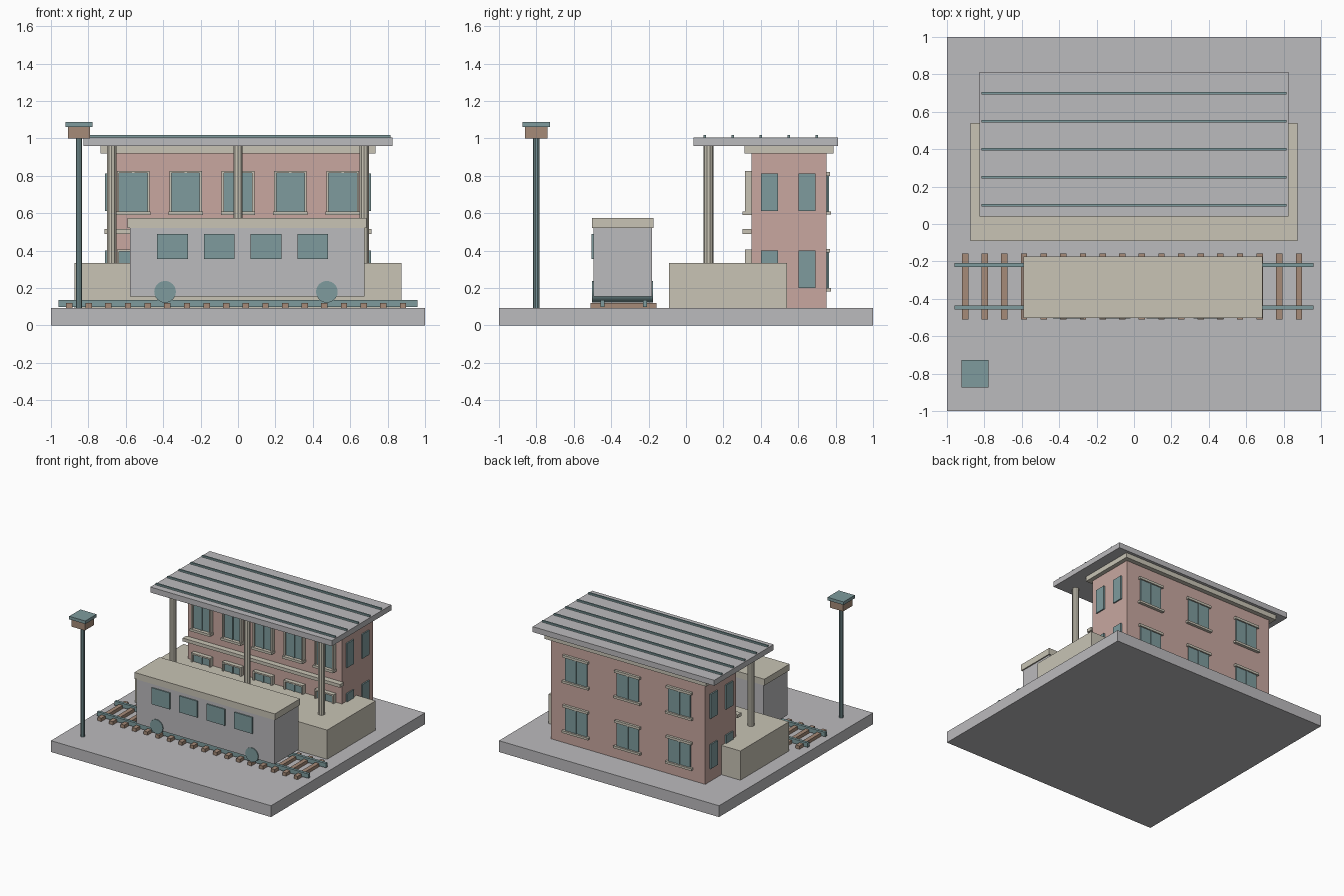
import bpy, bmesh
from mathutils import Matrix, Vector

if "Cube" in bpy.data.objects:
    bpy.data.objects.remove(bpy.data.objects["Cube"])


def material(name, r, g, b):
    m = bpy.data.materials.new(name)
    m.diffuse_color = (r, g, b, 1)
    m.use_nodes = True
    m.node_tree.nodes["Principled BSDF"].inputs["Base Color"].default_value = m.diffuse_color
    return m


GREY = material("light_grey", .50, .495, .51)
CREAM = material("cream", .58, .55, .46)
PINK = material("brick_pink", .58, .39, .35)
TEAL = material("dusty_teal", .21, .33, .34)
BROWN = material("timber_brown", .38, .26, .19)


def make(name, mat, bm):
    mesh = bpy.data.meshes.new(name)
    bm.to_mesh(mesh)
    bm.free()
    mesh.materials.append(mat)
    ob = bpy.data.objects.new(name, mesh)
    bpy.context.collection.objects.link(ob)
    return ob


def boxes(name, mat, bounds):
    """One object made of boxes given as (x0, x1, y0, y1, z0, z1)."""
    bm = bmesh.new()
    for x0, x1, y0, y1, z0, z1 in bounds:
        centre = Vector((x0 + x1, y0 + y1, z0 + z1)) / 2
        size = (x1 - x0, y1 - y0, z1 - z0)
        bmesh.ops.create_cube(bm, size=1, matrix=Matrix.Translation(centre) @ Matrix.Diagonal((*size, 1)))
    return make(name, mat, bm)


def cylinder(name, mat, centre, radius, length, sides, along_y=False):
    bm = bmesh.new()
    mx = Matrix.Translation(centre)
    if along_y:
        mx = mx @ Matrix.Rotation(1.5707963, 4, 'X')
    bmesh.ops.create_cone(bm, cap_ends=True, segments=sides, radius1=radius,
                          radius2=radius, depth=length, matrix=mx)
    ob = make(name, mat, bm)
    if sides > 10:
        bpy.context.view_layer.objects.active = ob
        ob.select_set(True)
        bpy.ops.object.shade_smooth_by_angle()
        ob.select_set(False)
    return ob


G = .093  # ground level on the base

# Base, platform and building
boxes("base", GREY, [(-1, 1, -1, 1, 0, G)])
boxes("platform", CREAM, [(-.873, .873, -.09, .54, G, .333)])
boxes("station_walls", PINK, [(-.7, .7, .35, .75, G, .92)])
boxes("cornice", CREAM, [(-.735, .735, .312, .788, .92, .96)])
boxes("string_course", CREAM, [(-.715, .715, .303, .35, .488, .515)])

# Roof with raised seams, and canopy posts
boxes("roof", GREY, [(-.825, .825, .04, .812, .96, 1.005)])
boxes("roof_seams", TEAL, [(-.815, .815, y - .007, y + .007, 1.005, 1.018)
                           for y in (.1, .25, .4, .55, .7)])
for x in (-.675, 0, .675):
    cylinder("canopy_post", CREAM, (x, .12, .646), .026, .628, 10)

# Front windows: glass, mullion, surround and sill
for z in (.19, .61):
    for x in (-.56, -.28, 0, .28, .56):
        top = z + .205
        boxes("front_glass", TEAL, [(x - .076, x + .076, .33, .352, z, top),
                                    (x - .006, x + .006, .322, .352, z, top)])
        boxes("front_surround", CREAM, [
            (x - .087, x - .075, .315, .352, z, top),
            (x + .075, x + .087, .315, .352, z, top),
            (x - .087, x + .087, .315, .352, top, top + .012),
            (x - .092, x + .092, .302, .352, z - .02, z)])

# Back windows: glass, mullion, lintel and sill
for z in (.2, .61):
    for x in (-.47, 0, .47):
        top = z + .19
        boxes("back_glass", TEAL, [(x - .1, x + .1, .748, .759, z, top),
                                   (x - .007, x + .007, .748, .765, z, top)])
        boxes("back_lintel_and_sill", CREAM, [
            (x - .115, x + .115, .748, .77, top, top + .02),
            (x - .12, x + .12, .748, .774, z - .018, z)])

# Side windows
for side in (-1, 1):
    xs = sorted((side * .698, side * .711))
    boxes("side_glass", TEAL, [(*xs, y, y + .09, z, z + .2)
                               for y in (.402, .602) for z in (.2, .612)])

# Track
boxes("sleepers", BROWN, [(-.92 + .105 * i, -.886 + .105 * i, -.51, -.158, G, .12)
                          for i in range(18)])
boxes("rails", TEAL, [(-.96, .96, y - .011, y + .011, .1, .136) for y in (-.447, -.22)])

# Railway carriage
boxes("carriage_body", GREY, [(-.578, .677, -.495, -.183, .155, .522)])
boxes("carriage_roof", CREAM, [(-.59, .687, -.503, -.175, .522, .574)])
boxes("carriage_windows", TEAL, [(x - .082, x + .082, -.504, -.494, .355, .49)
                                 for x in (-.35, -.1, .15, .4)])
for x in (-.39, .475):
    cylinder("wheel_pair", TEAL, (x, -.339, .18), .058, .326, 24, True)

# Lamp
cylinder("lamp_post", TEAL, (-.85, -.8, .547), .017, .908, 10)
boxes("lamp_box", BROWN, [(-.91, -.79, -.86, -.74, 1.0, 1.062)])
boxes("lamp_cap", TEAL, [(-.923, -.777, -.873, -.727, 1.062, 1.087)])
